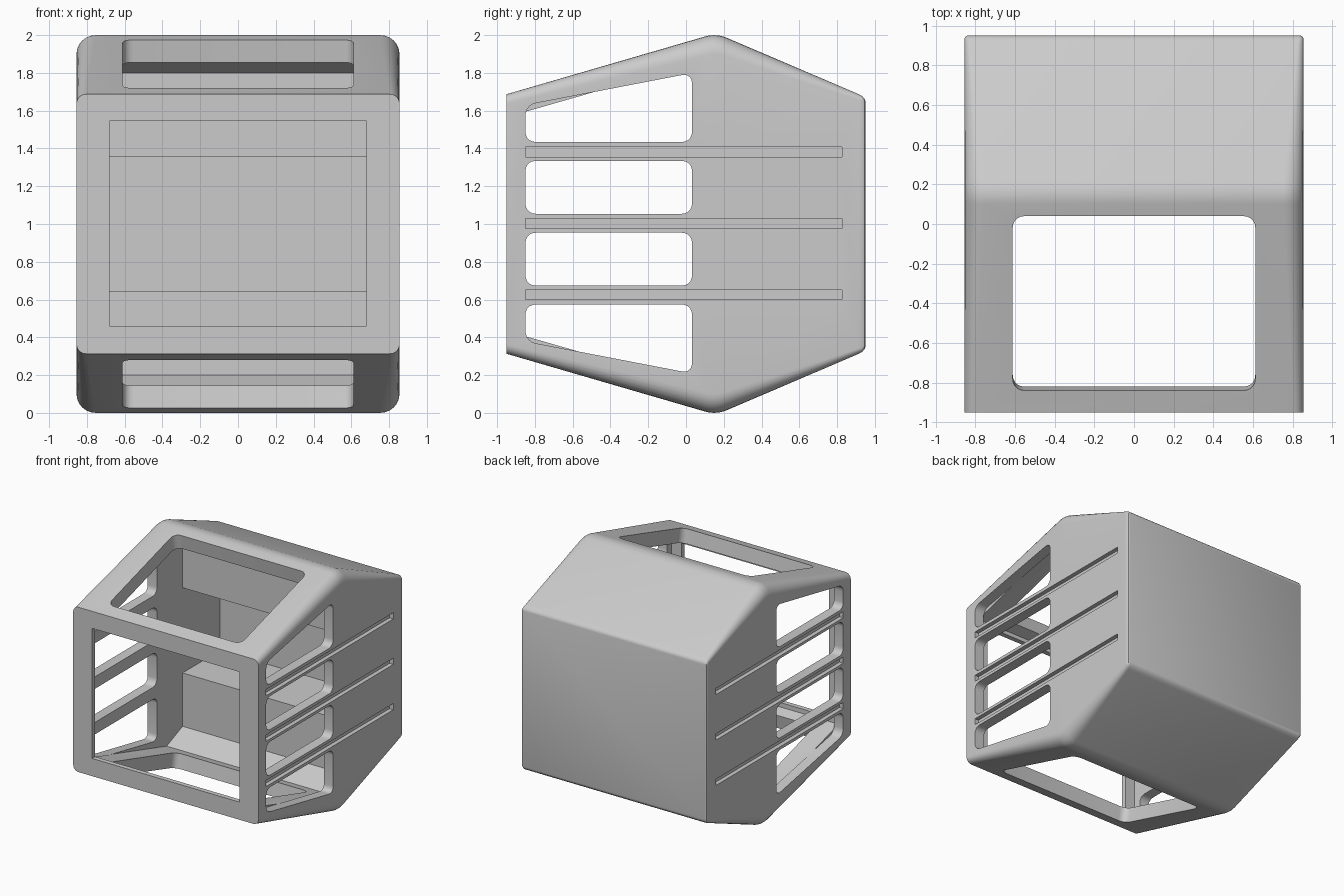
import bpy, bmesh, math
from mathutils import Vector

if "Cube" in bpy.data.objects:
    bpy.data.objects.remove(bpy.data.objects["Cube"])

BASE, SLOPE = 0.687, 0.291   # front half-height and slope of roof / underside


def mesh_object(name, bm):
    bmesh.ops.recalc_face_normals(bm, faces=bm.faces)
    me = bpy.data.meshes.new(name)
    bm.to_mesh(me)
    bm.free()
    ob = bpy.data.objects.new(name, me)
    bpy.context.collection.objects.link(ob)
    return ob


def loft(bm, rings):
    """Skin closed rings and cap both ends."""
    vs = [[bm.verts.new(p) for p in r] for r in rings]
    n = len(vs[0])
    for a, b in zip(vs, vs[1:]):
        for i in range(n):
            j = (i + 1) % n
            bm.faces.new((a[i], a[j], b[j], b[i]))
    bm.faces.new(vs[0])
    bm.faces.new(vs[-1])


def fillet(pts, r, seg=5):
    """Round every corner of a 2D polygon."""
    out = []
    for i, p in enumerate(pts):
        p = Vector(p)
        a = p + (Vector(pts[i - 1]) - p).normalized() * r
        b = p + (Vector(pts[(i + 1) % len(pts)]) - p).normalized() * r
        w = 0.8  # rational curve close to a circular arc
        for k in range(seg + 1):
            t = k / seg
            c = [(1 - t) ** 2, 2 * t * (1 - t) * w, t * t]
            out.append((a * c[0] + p * c[1] + b * c[2]) / sum(c))
    return out


def prism_x(bm, pts, x0, x1):
    loft(bm, [[(x, y, z) for y, z in pts] for x in (x0, x1)])


def cut(target, bm):
    tool = mesh_object("cutter", bm)
    tool.hide_render = True
    mod = target.modifiers.new("cut", 'BOOLEAN')
    mod.operation = 'DIFFERENCE'
    mod.solver = 'EXACT'
    mod.object = tool
    bpy.context.view_layer.objects.active = target
    bpy.ops.object.modifier_apply(modifier=mod.name)
    bpy.data.objects.remove(tool)


# Outer shell: rounded rectangles lofted from front to back
def section(y, h, r, w=0.855, seg=6):
    ring = []
    for q, (sx, sz) in enumerate(((1, 1), (-1, 1), (-1, -1), (1, -1))):
        for k in range(seg + 1):
            a = math.pi / 2 * (q + k / seg)
            ring.append((sx * (w - r) + r * math.cos(a), y,
                         1 + sz * (h - r) + r * math.sin(a)))
    return ring


start, apex, end = [(0.10, BASE + 1.05 * SLOPE), (0.16, BASE + 1.11 * SLOPE), (0.22, 0.984)]
rings = [section(-0.95, BASE, 0.05)]
for k in range(9):
    t = k / 8
    y, h = [(1 - t) ** 2 * a + 2 * t * (1 - t) * b + t * t * c
            for a, b, c in zip(start, apex, end)]
    rings.append(section(y, min(h, 1.0), 0.10))
rings += [section(0.915, 0.687, 0.03), section(0.935, 0.675, 0.025),
          section(0.946, 0.662, 0.02, 0.85), section(0.95, 0.65, 0.015, 0.842)]
bm = bmesh.new()
loft(bm, rings)
shell = mesh_object("housing_shell", bm)

# Inner cavity behind a thin front frame, with a deep shelf recess at the back
half = [(-0.91, 0.577), (0.16, 0.885), (0.37, 0.80), (0.37, 0.355), (0.865, 0.355)]
profile = [(y, 1 + h) for y, h in half] + [(y, 1 - h) for y, h in reversed(half)]
bm = bmesh.new()
prism_x(bm, profile, -0.77, 0.77)
cut(shell, bm)

# Front opening
bm = bmesh.new()
prism_x(bm, [(-1.0, 0.46), (-0.89, 0.46), (-0.89, 1.545), (-1.0, 1.545)], -0.68, 0.68)
cut(shell, bm)

# Top and bottom windows through the sloped panels
outline = fillet([(-0.612, -0.84), (0.612, -0.84), (0.612, 0.04), (-0.612, 0.04)], 0.06)
bm = bmesh.new()
for s in (1, -1):
    loft(bm, [[(x, y - 0.17 * d, 1 + s * (BASE + (y + 0.95) * SLOPE + d))
               for x, y in outline] for d in (0.1, -0.16)])
cut(shell, bm)

# Four windows in each side wall, the outer ones following the slopes
y0, y1 = -0.85, 0.032
bm = bmesh.new()
for side in (1, -1):
    for s in (1, -1):
        for lo, front_hi, back_hi in ((0.05, 0.33, 0.33), (0.43, 0.625, 0.795)):
            pane = [(y0, 1 + s * lo), (y1, 1 + s * lo),
                    (y1, 1 + s * back_hi), (y0, 1 + s * front_hi)]
            # the lowest pane of the middle pair is shifted to match the ribs
            pts = fillet([(y, z + 0.004) for y, z in pane], 0.055)
            prism_x(bm, pts, side * 0.769, side * 1.0)
cut(shell, bm)

# Three shallow horizontal grooves on each side
bm = bmesh.new()
for side in (1, -1):
    for z in (0.625, 1.003, 1.382):
        prism_x(bm, [(y0, z - 0.026), (0.825, z - 0.026),
                     (0.825, z + 0.026), (y0, z + 0.026)], side * 0.82, side * 1.0)
cut(shell, bm)

bpy.ops.object.select_all(action='DESELECT')
shell.select_set(True)
bpy.context.view_layer.objects.active = shell
bpy.ops.object.shade_smooth_by_angle(angle=math.radians(25))
